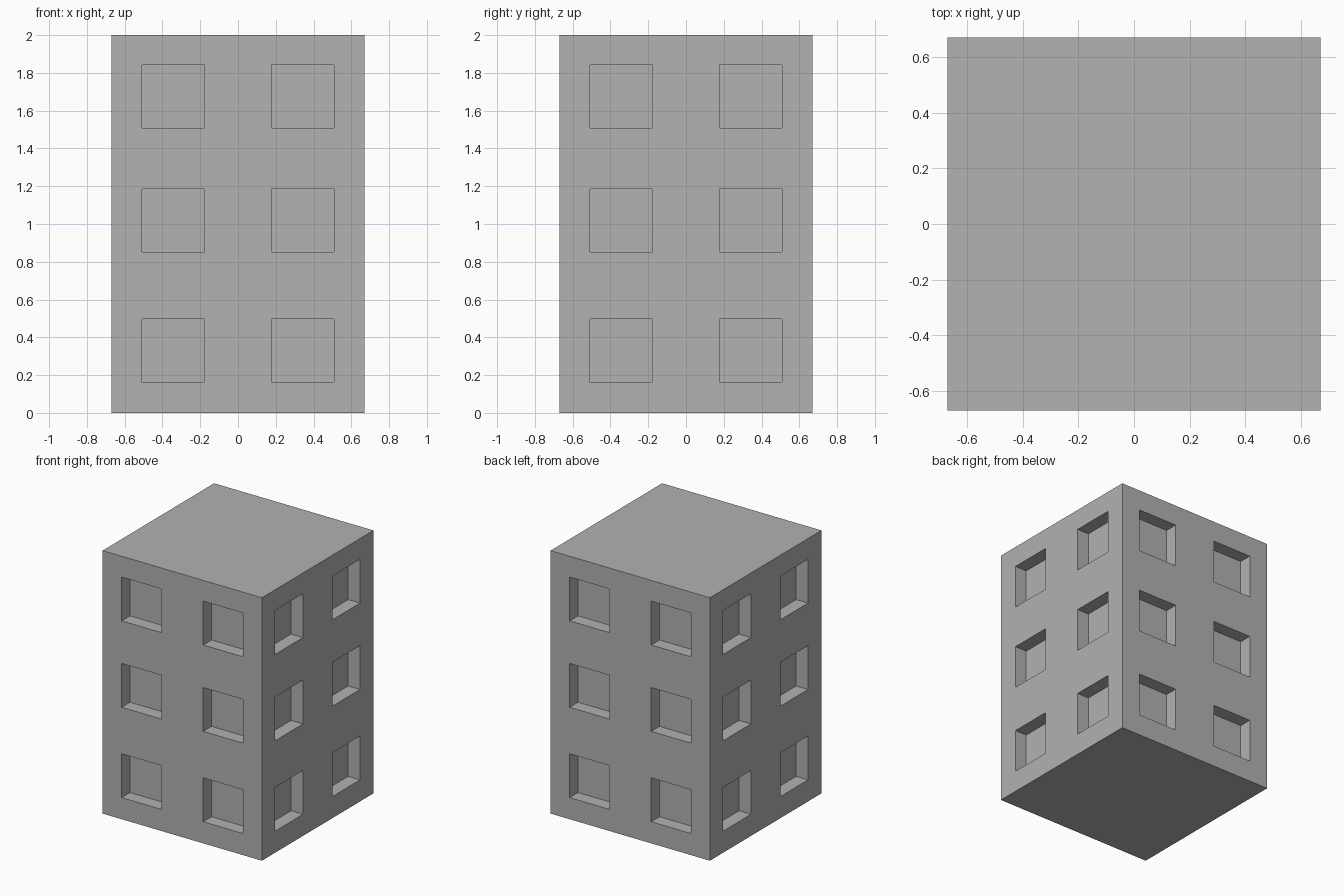
import bpy
import bmesh
from math import pi
from mathutils import Matrix, Vector

cube = bpy.data.objects.get("Cube")
if cube:
    bpy.data.objects.remove(cube, do_unlink=True)

HALF = 0.67      # half the width of the block
HEIGHT = 2.0
WINDOW = 0.333   # window size
DEPTH = 0.1      # window recess
COLUMNS = (-0.343, 0.343)
ROWS = (0.331, 1.018, 1.675)


def breaks(start, centres, end):
    """Wall divisions: odd-numbered cells are the windows."""
    inner = [c + s * WINDOW / 2 for c in centres for s in (-1, 1)]
    return [start, *inner, end]


xs = breaks(-HALF, COLUMNS, HALF)
zs = breaks(0, ROWS, HEIGHT)

bm = bmesh.new()
windows = []

# Four identical walls, each divided around its windows
for side in range(4):
    turn = Matrix.Rotation(side * pi / 2, 4, "Z")
    grid = [[bm.verts.new(turn @ Vector((x, -HALF, z))) for x in xs] for z in zs]
    for r in range(len(zs) - 1):
        for c in range(len(xs) - 1):
            face = bm.faces.new((grid[r][c], grid[r][c + 1],
                                 grid[r + 1][c + 1], grid[r + 1][c]))
            if r % 2 and c % 2:
                windows.append(face)

# Recessed windows
bm.normal_update()
recessed = bmesh.ops.extrude_discrete_faces(bm, faces=windows)["faces"]
bm.normal_update()
for face in recessed:
    bmesh.ops.translate(bm, verts=face.verts, vec=face.normal * -DEPTH)

# Join the corners, then close the roof and base
bmesh.ops.remove_doubles(bm, verts=bm.verts, dist=0.0001)
bmesh.ops.holes_fill(bm, edges=[e for e in bm.edges if e.is_boundary], sides=0)
bmesh.ops.recalc_face_normals(bm, faces=bm.faces)

mesh = bpy.data.meshes.new("building_block")
bm.to_mesh(mesh)
bm.free()
building = bpy.data.objects.new("building_block", mesh)
bpy.context.collection.objects.link(building)

# Plain grey finish
grey = bpy.data.materials.new("plain_grey")
grey.use_nodes = True
colour = (0.445, 0.445, 0.445, 1)
grey.diffuse_color = colour
grey.node_tree.nodes["Principled BSDF"].inputs["Base Color"].default_value = colour
mesh.materials.append(grey)
